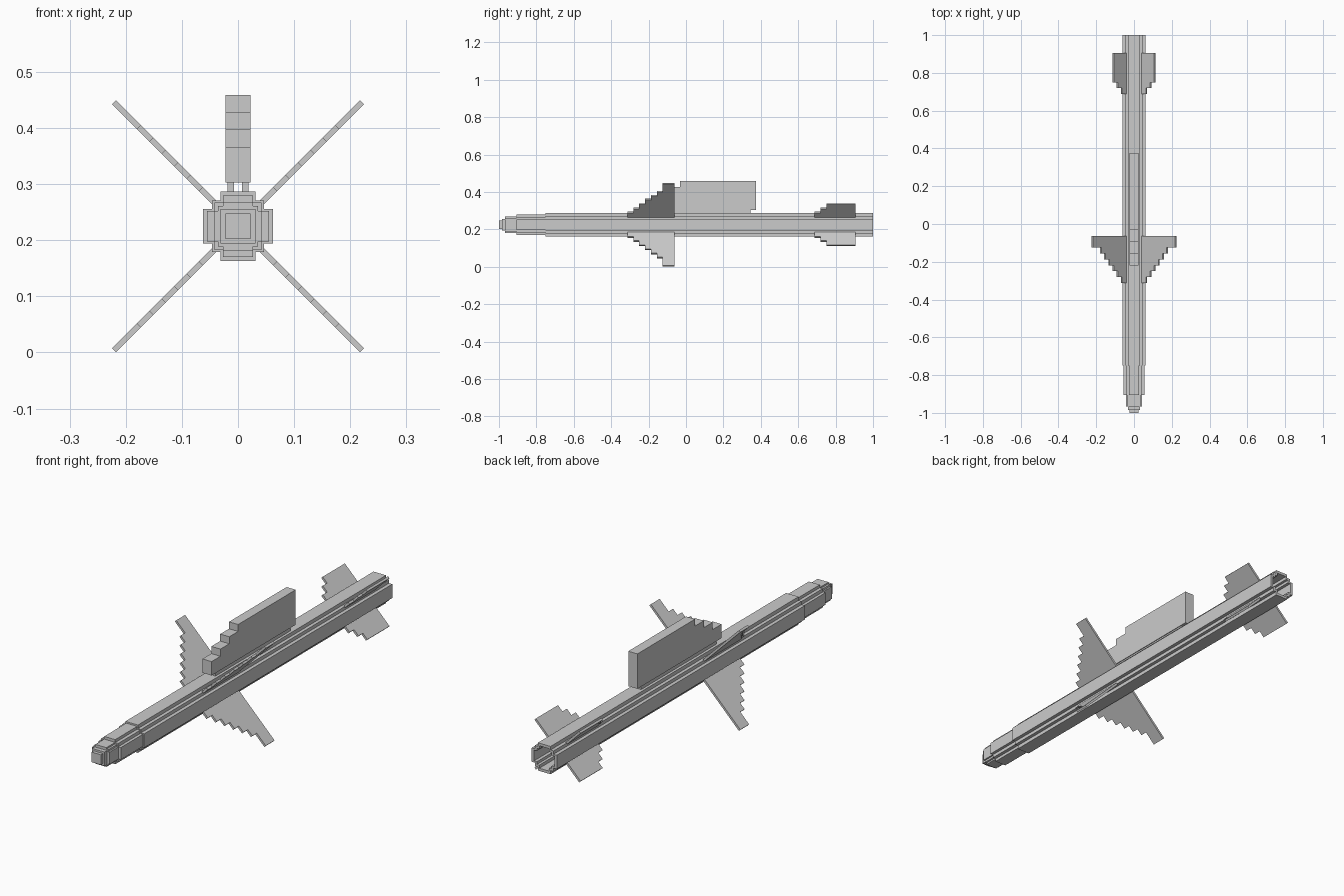
import bpy, bmesh, math
from mathutils import Matrix, Vector

if "Cube" in bpy.data.objects:
    bpy.data.objects.remove(bpy.data.objects["Cube"])

ZC = 0.225          # body axis height
U = 1 / 32          # step unit


def finish(name, bm):
    bmesh.ops.recalc_face_normals(bm, faces=bm.faces)
    me = bpy.data.meshes.new(name)
    bm.to_mesh(me)
    bm.free()
    ob = bpy.data.objects.new(name, me)
    bpy.context.collection.objects.link(ob)
    return ob


def box(name, x0, x1, y0, y1, z0, z1):
    bm = bmesh.new()
    bmesh.ops.create_cube(bm, size=1)
    for v in bm.verts:
        v.co = ((x0 + x1) / 2 + v.co.x * (x1 - x0),
                (y0 + y1) / 2 + v.co.y * (y1 - y0),
                (z0 + z1) / 2 + v.co.z * (z1 - z0))
    return finish(name, bm)


def stepped_section(a, b, c):
    """Stepped round cross-section: plate reach a, corner b, plate half width c."""
    q = [(a, c), (b, c), (b, b), (c, b), (c, a)]
    pts = []
    for k in range(4):
        for x, z in q:
            for _ in range(k):
                x, z = -z, x
            pts.append((x, z))
    return pts


def loft(name, rings):
    """Join (y, section) rings into a skin capped at both ends."""
    bm = bmesh.new()
    loops = [[bm.verts.new((x, y, ZC + z)) for x, z in sec] for y, sec in rings]
    for r0, r1 in zip(loops, loops[1:]):
        n = len(r0)
        for i in range(n):
            j = (i + 1) % n
            bm.faces.new((r0[i], r0[j], r1[j], r1[i]))
    bm.faces.new(loops[0])
    bm.faces.new(loops[-1])
    return finish(name, bm)


def slab(name, profile, thick, matrix):
    """Extrude an (out, y) profile; local x is outward, local z is thickness."""
    bm = bmesh.new()
    f = bm.faces.new([bm.verts.new((r, y, -thick / 2)) for r, y in profile])
    ext = bmesh.ops.extrude_face_region(bm, geom=[f])
    bmesh.ops.translate(bm, vec=(0, 0, thick),
                        verts=[v for v in ext["geom"] if isinstance(v, bmesh.types.BMVert)])
    bm.transform(matrix)
    return finish(name, bm)


def staircase(base, steps, y_end):
    """Profile whose leading edge climbs in steps (y, height)."""
    pts = [(base, steps[0][0])]
    prev = base
    for y, h in steps:
        if prev != base:
            pts.append((prev, y))
        pts.append((h, y))
        prev = h
    pts.append((prev, y_end))
    pts.append((base, y_end))
    return pts


# hollow main tube, open at the rear
outer = stepped_section(0.062, 0.046, 0.031)
inner = stepped_section(0.050, 0.036, 0.024)
loft("body_tube", [(-0.75, outer), (1, outer), (1, inner), (-0.74, inner)])

# stepped nose
mid = stepped_section(0.055, 0.042, 0.027)
fore = stepped_section(0.043, 0.036, 0.027)
loft("nose_base", [(-0.905, mid), (-0.745, mid)])
loft("nose_middle", [(-0.967, fore), (-0.90, fore)])
box("nose_front", -0.031, 0.031, -0.985, -0.96, ZC - 0.031, ZC + 0.031)
box("nose_tip", -0.0225, 0.0225, -1.0, -0.98, ZC - 0.0225, ZC + 0.0225)

# front wings and tail fins in an X arrangement
wing = staircase(0.058, [(-10 * U + i * U, (3 + i) * U) for i in range(6)]
                 + [(-4 * U, 10 * U)], -2 * U)
tail = staircase(0.058, [(22 * U, 3 * U), (23 * U, 4 * U), (24 * U, 5 * U)], 29 * U)
for k in range(4):
    ang = math.radians(45 + 90 * k)
    out = Vector((math.cos(ang), 0, math.sin(ang)))
    along = Vector((0, 1, 0))
    side = out.cross(along)
    m = Matrix((out, along, side)).transposed().to_4x4()
    m.translation = (0, 0, ZC)
    slab(f"wing_{k + 1}", wing, 0.010, m)
    slab(f"tail_fin_{k + 1}", tail, 0.010, m)

# stepped pylon above the body
m = Matrix(((0, 0, 1), (0, 1, 0), (1, 0, 0))).to_4x4()
pylon = staircase(0.303, [(-7 * U, 0.365), (-5 * U, 0.397), (-3 * U, 0.428),
                          (-1 * U, 0.459)], 12 * U)
slab("pylon", pylon, 0.045, m)

# twin rails carrying the pylon
for s, label in ((-1, "left"), (1, "right")):
    xs = sorted((s * 0.007, s * 0.019))
    box(f"pylon_rail_{label}", xs[0], xs[1], -6 * U, 11 * U, 0.28, 0.31)
